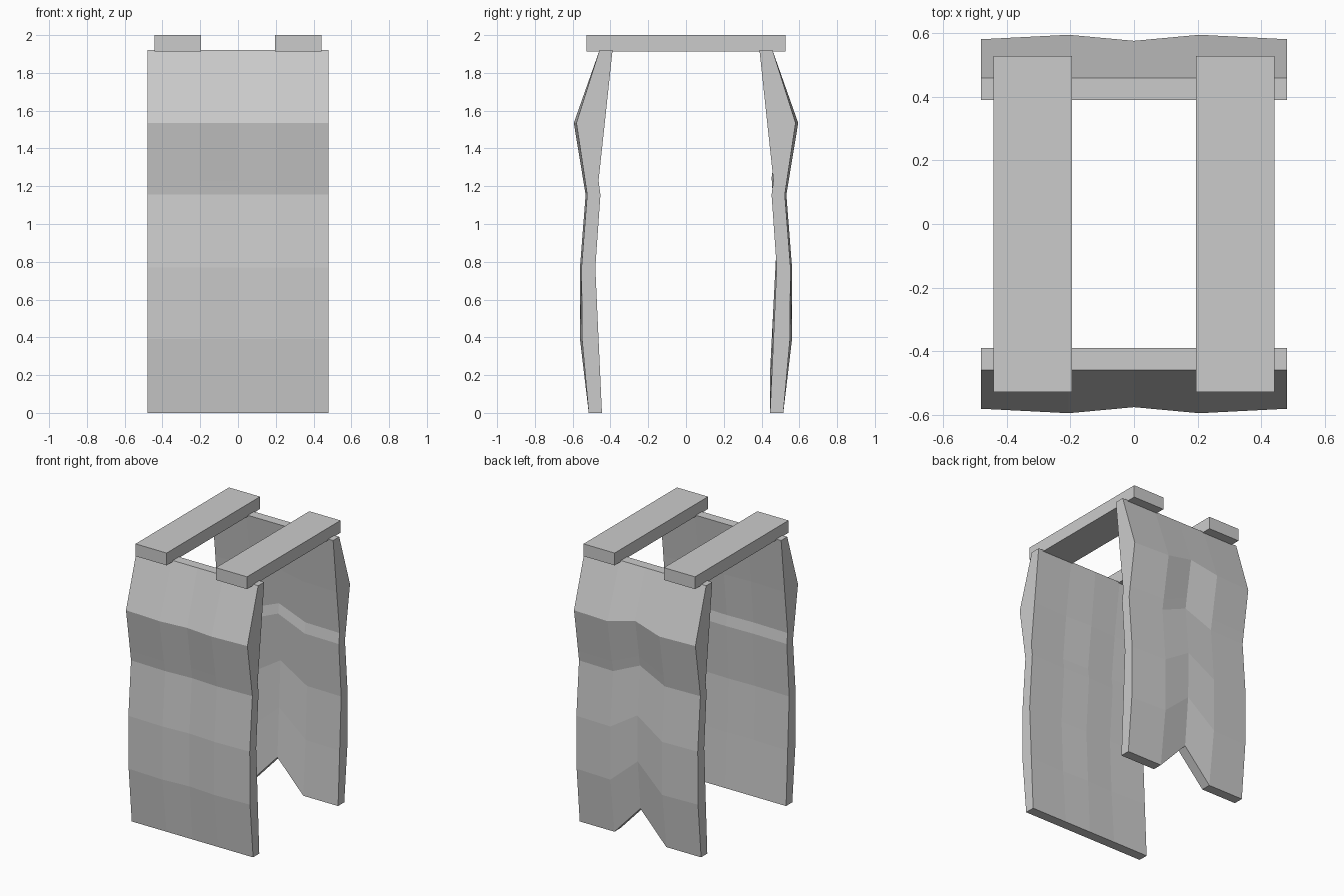
import bpy, bmesh

if "Cube" in bpy.data.objects:
    bpy.data.objects.remove(bpy.data.objects["Cube"])

# Panel cross-section, bottom to top: height, outer depth, inner depth, bulge amount, notch lift
ROWS = [
    (0.00, 0.515, 0.445, 0.0, 0.22),
    (0.39, 0.550, 0.463, 0.8, 0.18),
    (0.77, 0.553, 0.480, 0.6, 0.13),
    (1.155, 0.523, 0.453, 0.6, 0.09),
    (1.23, 0.534, 0.463, 0.7, 0.085),
    (1.535, 0.580, 0.430, 1.0, 0.05),
    (1.92, 0.458, 0.389, 0.0, 0.0),
]
COLUMNS = [-0.48, -0.205, 0.0, 0.205, 0.48]
BULGE = [0.0, 0.014, -0.005, 0.014, 0.0]


def finish(name, bm):
    bmesh.ops.recalc_face_normals(bm, faces=bm.faces)
    mesh = bpy.data.meshes.new(name)
    bm.to_mesh(mesh)
    bm.free()
    obj = bpy.data.objects.new(name, mesh)
    bpy.context.collection.objects.link(obj)
    return obj


def panel(name, side, notched):
    """Thick folded panel; side is -1 for front, +1 for back."""
    bm = bmesh.new()
    rings = []
    for z, outer, inner, amount, lift in ROWS:
        front, back = [], []
        for i, x in enumerate(COLUMNS):
            h = z + (lift if notched and i == 2 else 0)
            b = BULGE[i] * amount
            front.append(bm.verts.new((x, side * (outer + b), h)))
            back.append(bm.verts.new((x, side * (inner + max(b, 0) * 0.7), h)))
        rings.append(front + back[::-1])
    n = len(rings[0])
    # Walls around the panel
    for low, high in zip(rings, rings[1:]):
        for i in range(n):
            j = (i + 1) % n
            bm.faces.new((low[i], low[j], high[j], high[i]))
    # Bottom and top rims
    for ring in (rings[0], rings[-1]):
        for i in range(len(COLUMNS) - 1):
            bm.faces.new((ring[i], ring[i + 1], ring[n - 2 - i], ring[n - 1 - i]))
    return finish(name, bm)


def strap(name, x):
    bm = bmesh.new()
    bmesh.ops.create_cube(bm, size=1)
    bmesh.ops.scale(bm, vec=(0.246, 1.056, 0.088), verts=bm.verts)
    bmesh.ops.translate(bm, vec=(x, 0, 1.956), verts=bm.verts)
    return finish(name, bm)


# Front and back panels
panel("front_panel", -1, False)
panel("back_panel", 1, True)

# Shoulder straps
strap("left_shoulder_strap", -0.318)
strap("right_shoulder_strap", 0.318)
